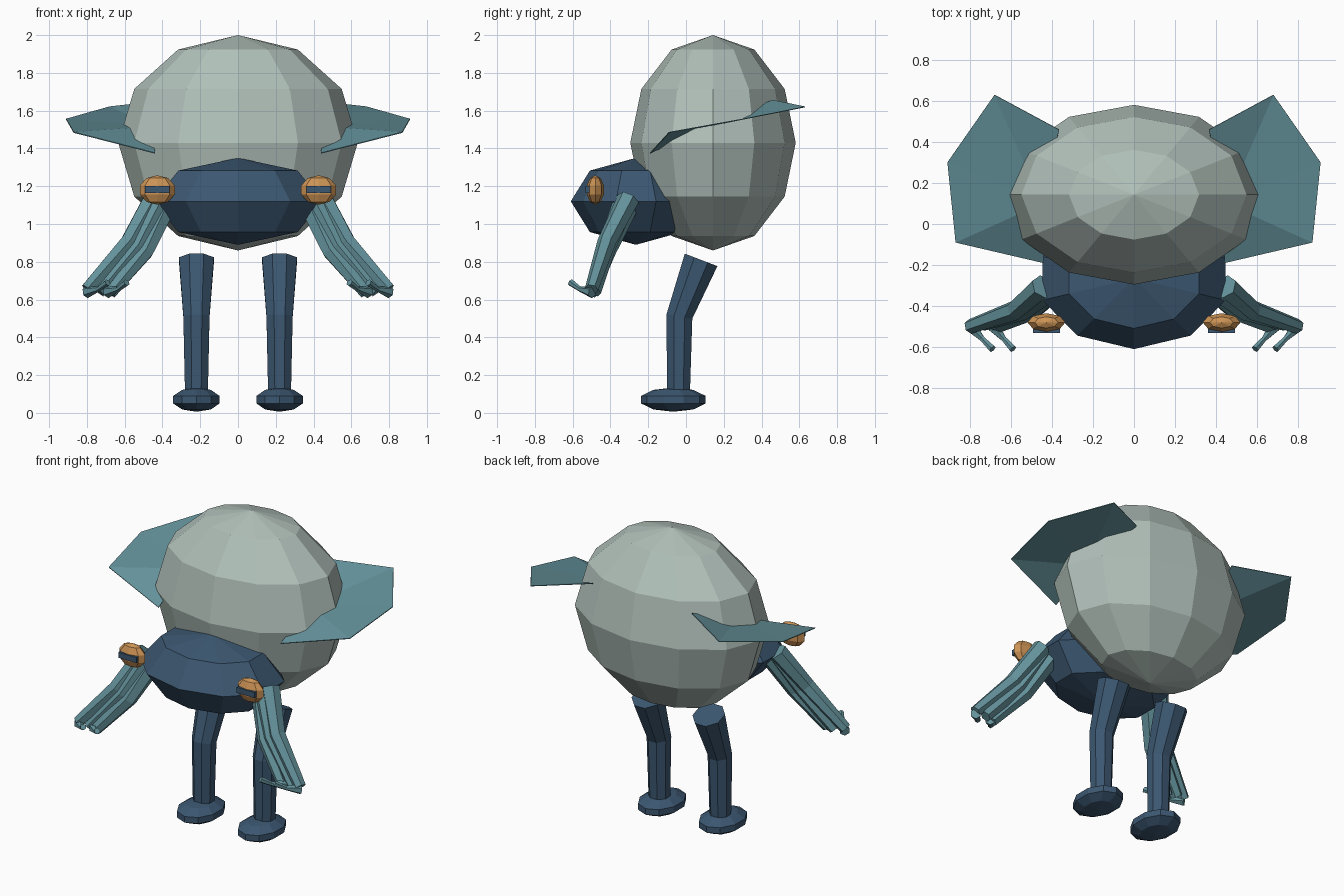
import bpy, bmesh, math
from mathutils import Vector, Matrix

if "Cube" in bpy.data.objects:
    bpy.data.objects.remove(bpy.data.objects["Cube"])


def colour(name, rgb):
    m = bpy.data.materials.new(name)
    m.diffuse_color = (*rgb, 1)
    m.use_nodes = True
    m.node_tree.nodes["Principled BSDF"].inputs["Base Color"].default_value = m.diffuse_color
    return m


PALE = colour("pale_grey_green", (0.44, 0.53, 0.49))
NAVY = colour("navy", (0.045, 0.096, 0.165))
TEAL = colour("teal", (0.127, 0.287, 0.328))
ORANGE = colour("orange", (0.60, 0.29, 0.09))


def finish(bm, name, mat):
    bmesh.ops.recalc_face_normals(bm, faces=bm.faces)
    me = bpy.data.meshes.new(name)
    bm.to_mesh(me)
    bm.free()
    me.materials.append(mat)
    ob = bpy.data.objects.new(name, me)
    bpy.context.collection.objects.link(ob)
    return ob


def ellipsoid(name, centre, radii, segs, rings, mat):
    """Faceted sphere with a vertex column facing the front."""
    bm = bmesh.new()
    bmesh.ops.create_uvsphere(bm, u_segments=segs, v_segments=rings, radius=1)
    front = min(bm.verts, key=lambda v: (round(v.co.y, 4), abs(v.co.z))).co
    turn = -math.pi / 2 - math.atan2(front.y, front.x)
    mat4 = (Matrix.Translation(centre) @ Matrix.Diagonal((*radii, 1))
            @ Matrix.Rotation(turn, 4, 'Z'))
    bmesh.ops.transform(bm, matrix=mat4, verts=bm.verts)
    return finish(bm, name, mat)


def tube(bm, path, radii, sides):
    """Closed faceted tube along a path."""
    pts = [Vector(p) for p in path]
    rings = []
    for i, p in enumerate(pts):
        a, b = pts[max(i - 1, 0)], pts[min(i + 1, len(pts) - 1)]
        d = (b - a).normalized()
        ref = Vector((0, 1, 0)) if abs(d.z) > 0.5 else Vector((0, 0, 1))
        u = d.cross(ref).normalized()
        w = d.cross(u)
        ring = []
        for k in range(sides):
            t = 2 * math.pi * (k + 0.5) / sides
            ring.append(bm.verts.new(p + radii[i] * (u * math.cos(t) + w * math.sin(t))))
        rings.append(ring)
    for r, s in zip(rings, rings[1:]):
        for k in range(sides):
            n = (k + 1) % sides
            bm.faces.new((r[k], r[n], s[n], s[k]))
    bm.faces.new(rings[0])
    bm.faces.new(rings[-1])


# Body and head
ellipsoid("body", (0, 0.143, 1.43), (0.634, 0.438, 0.57), 12, 6, PALE)
ellipsoid("head", (0, -0.265, 1.12), (0.47, 0.345, 0.23), 10, 4, NAVY)

for side, s in (("left", -1), ("right", 1)):
    # Eye with a slit pupil
    ellipsoid(side + "_eye", (s * 0.427, -0.48, 1.18), (0.097, 0.047, 0.078), 8, 5, ORANGE)
    bm = bmesh.new()
    bmesh.ops.create_cube(bm, size=1, matrix=Matrix.Translation((s * 0.427, -0.505, 1.182))
                          @ Matrix.Diagonal((0.13, 0.052, 0.036, 1)))
    finish(bm, side + "_pupil", NAVY)

    # Bent leg and flattened foot
    bm = bmesh.new()
    x = s * 0.22
    tube(bm, [(x, -0.04, 0.08), (x, -0.035, 0.51), (x, 0.08, 0.81)],
         [0.065, 0.075, 0.1], 8)
    finish(bm, side + "_leg", NAVY)
    ellipsoid(side + "_foot", (x, -0.067, 0.07), (0.136, 0.18, 0.064), 10, 5, NAVY)

    # Arm: bundle of three fanned strands, the outer two ending in hooked claws
    bm = bmesh.new()
    for k, (hx, hy, hz) in enumerate([(0.80, -0.50, 0.655), (0.735, -0.485, 0.64),
                                      (0.675, -0.50, 0.635)]):
        off = 1 - k
        tube(bm, [(s * (0.41 + 0.035 * off), -0.325 + 0.02 * abs(off), 1.12 + 0.015 * off),
                  (s * (0.535 + 0.042 * off), -0.42, 0.88 + 0.025 * off),
                  (s * hx, hy, hz)],
             [0.06, 0.05, 0.036], 6)
    finish(bm, side + "_arm", TEAL)
    bm = bmesh.new()
    for x0, x1 in ((0.80, 0.69), (0.69, 0.59)):
        tube(bm, [(s * x0, -0.495, 0.64), (s * (x0 * 0.45 + x1 * 0.55), -0.56, 0.655),
                  (s * x1, -0.61, 0.69)],
             [0.033, 0.014, 0.019], 6)
    finish(bm, side + "_claws", TEAL)

    # Thin ear-like fin fanned out from inside the body
    bm = bmesh.new()
    hub = bm.verts.new((s * 0.45, 0.10, 1.515))
    rim = [bm.verts.new((s * a, b, c)) for a, b, c in
           [(0.365, 0.46, 1.655), (0.68, 0.63, 1.62), (0.91, 0.30, 1.555),
            (0.87, -0.09, 1.485), (0.44, -0.19, 1.375)]]
    for p, q in zip(rim, rim[1:]):
        bm.faces.new((hub, p, q))
    fin = finish(bm, side + "_fin", TEAL)
    mod = fin.modifiers.new("thickness", 'SOLIDIFY')
    mod.thickness = 0.005
    mod.offset = 0
